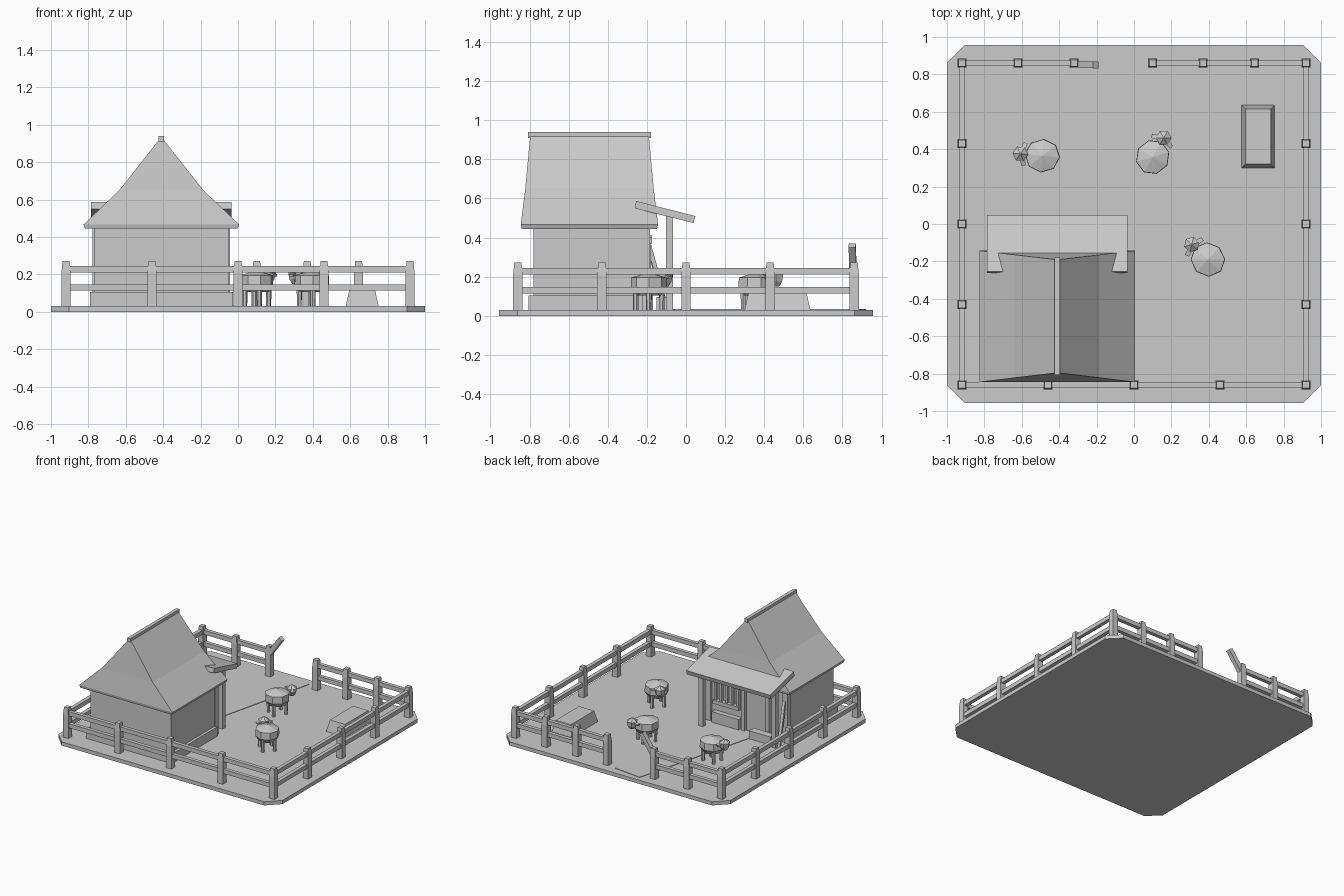
import bpy, bmesh, math
from mathutils import Vector, Matrix

old = bpy.data.objects.get("Cube")
if old:
    bpy.data.objects.remove(old, do_unlink=True)

grey = bpy.data.materials.new("plain grey")
grey.use_nodes = True
COLOUR = (0.6, 0.6, 0.6, 1)
grey.diffuse_color = COLOUR
grey.node_tree.nodes["Principled BSDF"].inputs["Base Color"].default_value = COLOUR


def finish(name, bm, matrix=None):
    bmesh.ops.recalc_face_normals(bm, faces=bm.faces)
    mesh = bpy.data.meshes.new(name)
    bm.to_mesh(mesh)
    bm.free()
    mesh.materials.append(grey)
    obj = bpy.data.objects.new(name, mesh)
    if matrix:
        obj.matrix_world = matrix
    bpy.context.collection.objects.link(obj)
    return obj


def loft(name, rings, matrix=None):
    """Skin a stack of equal-length point rings and cap both ends."""
    bm = bmesh.new()
    loops = [[bm.verts.new(p) for p in ring] for ring in rings]
    n = len(loops[0])
    for a, b in zip(loops, loops[1:]):
        for i in range(n):
            j = (i + 1) % n
            bm.faces.new((a[i], a[j], b[j], b[i]))
    bm.faces.new(loops[0])
    bm.faces.new(loops[-1])
    return finish(name, bm, matrix)


def rect(hx, hy, z):
    return [(-hx, -hy, z), (hx, -hy, z), (hx, hy, z), (-hx, hy, z)]


def ring(r, z, n=8, stretch=1.0):
    return [(r * stretch * math.cos(math.tau * i / n), r * math.sin(math.tau * i / n), z)
            for i in range(n)]


def box(name, x, y, z):
    """Box from three (low, high) ranges."""
    at = Matrix.Translation(((x[0] + x[1]) / 2, (y[0] + y[1]) / 2, 0))
    hx, hy = (x[1] - x[0]) / 2, (y[1] - y[0]) / 2
    return loft(name, [rect(hx, hy, z[0]), rect(hx, hy, z[1])], at)


def beam(name, a, b, w, h):
    """Rectangular bar between two points."""
    a, b = Vector(a), Vector(b)
    d = b - a
    turn = d.to_track_quat('Z', 'Y').to_matrix().to_4x4()
    return loft(name, [rect(w / 2, h / 2, 0), rect(w / 2, h / 2, d.length)],
                Matrix.Translation(a) @ turn)


# Ground slab with cut corners
X, Y, C = 1.0, 0.957, 0.096
outline = []
for sx, sy, swap in ((1, 1, 0), (-1, 1, 1), (-1, -1, 0), (1, -1, 1)):
    pair = [(sx * X, sy * (Y - C)), (sx * (X - C), sy * Y)]
    outline += pair[::-1] if swap else pair
G = 0.03
loft("ground_slab", [[(x, y, z) for x, y in outline] for z in (0, G)])

# Path from the porch to the gate
loft("path", [[(-0.5, -0.1, z), (-0.22, -0.06, z), (0.01, 0.89, z), (-0.23, 0.92, z)]
              for z in (G - 0.002, G + 0.004)])

# Fence posts
FX, FY = 0.92, 0.86
front = [(x, -FY) for x in (-FX, -0.46, 0, 0.46, FX)]
back = [(x, FY) for x in (-FX, -0.62, -0.32, 0.10, 0.37, 0.645, FX)]
sides = [(s * FX, y) for s in (-1, 1) for y in (-0.43, 0, 0.43)]
for x, y in front + back + sides:
    loft("fence_post", [rect(0.024, 0.024, 0), rect(0.024, 0.024, 0.21),
                        rect(0.018, 0.018, 0.272)], Matrix.Translation((x, y, 0)))

# Fence rails, open at the gate
R = 0.015
for z in ((0.113, 0.147), (0.21, 0.244)):
    box("front_rail", (-FX, FX), (-FY - R, -FY + R), z)
    box("back_rail", (-FX, -0.32), (FY - R, FY + R), z)
    box("back_rail", (0.10, FX), (FY - R, FY + R), z)
    for s in (-1, 1):
        box("side_rail", (s * FX - R, s * FX + R), (-FY, FY), z)
beam("broken_gate_rail", (-0.32, 0.855, 0.2), (-0.205, 0.85, 0.36), 0.036, 0.036)

# House walls and foundation
HX = -0.41
box("house_walls", (HX - 0.36, HX + 0.36), (-0.78, -0.21), (G, 0.47))
box("foundation", (HX - 0.382, HX + 0.382), (-0.805, -0.22), (G, 0.105))
for s in (-1, 1):
    x = HX + s * 0.345
    box("corner_timber", (x - 0.022, x + 0.022), (-0.23, -0.185), (G, 0.46))

# Steep kinked roof, with gables leaning inward
loft("main_roof", [
    [(HX + s * hx, y, z) for s, y in ((-1, y0), (1, y0), (1, y1), (-1, y1))]
    for hx, y0, y1, z in ((0.408, -0.84, -0.148, 0.445), (0.416, -0.845, -0.143, 0.467),
                          (0.225, -0.822, -0.165, 0.65), (0.012, -0.797, -0.19, 0.92))])
box("ridge_beam", (HX - 0.014, HX + 0.014), (-0.807, -0.18), (0.91, 0.94))

# Porch roof and posts
loft("porch_roof", [[(x, -0.255, 0.587), (x, 0.048, 0.51), (x, 0.038, 0.475), (x, -0.262, 0.55)]
                    for x in (HX - 0.375, HX + 0.375)])
for s in (-1, 1):
    x = HX + s * 0.325
    box("porch_post", (x - 0.019, x + 0.019), (-0.103, -0.066), (G, 0.51))
beam("leaning_pole", (-0.76, -0.1, G), (-0.745, -0.19, 0.36), 0.022, 0.022)

# Barred window, door and bench under the porch
WX = -0.23
for z in (0.18, 0.37):
    box("window_frame", (WX - 0.115, WX + 0.115), (-0.215, -0.175), (z, z + 0.03))
for i in range(5):
    x = WX - 0.1 + i * 0.05
    box("window_bar", (x - 0.009, x + 0.009), (-0.215, -0.185), (0.2, 0.38))
box("wall_skirting", (WX - 0.12, WX + 0.12), (-0.215, -0.17), (G, 0.115))
box("door", (-0.58, -0.40), (-0.215, -0.2), (G, 0.38))
for x in (-0.6, -0.38):
    box("door_jamb", (x - 0.015, x + 0.015), (-0.215, -0.18), (G, 0.41))
box("door_lintel", (-0.615, -0.365), (-0.215, -0.175), (0.38, 0.41))
box("porch_bench", (-0.69, -0.5), (-0.15, -0.09), (G, 0.095))

# Tapered block in the yard
loft("feed_block", [rect(0.088, 0.168, G), rect(0.068, 0.148, 0.12)],
     Matrix.Translation((0.664, 0.468, 0)))


# Faceted farm animals
def animal(x, y, degrees):
    place = Matrix.Translation((x, y, 0)) @ Matrix.Rotation(math.radians(degrees), 4, 'Z')
    loft("animal_body", [ring(0.065, 0.105, stretch=1.05), ring(0.09, 0.14, stretch=1.05),
                         ring(0.088, 0.195, stretch=1.05), ring(0.003, 0.222)], place)
    for sx in (-1, 1):
        for sy in (-1, 1):
            loft("animal_leg", [ring(0.013, G - 0.01, 6), ring(0.015, 0.14, 6)],
                 place @ Matrix.Translation((sx * 0.05, sy * 0.045, 0)))
    head = place @ Matrix.Translation((0.118, 0, 0))
    loft("animal_head", [ring(0.02, 0.15, 6), ring(0.036, 0.175, 6),
                         ring(0.042, 0.21, 6), ring(0.003, 0.236, 6)], head)
    for s in (-1, 1):
        beam("animal_ear", head @ Vector((-0.012, s * 0.025, 0.205)),
             head @ Vector((-0.022, s * 0.06, 0.195)), 0.024, 0.012)


for spot in ((-0.49, 0.365, 175), (0.10, 0.358, 60), (0.395, -0.19, 137)):
    animal(*spot)
